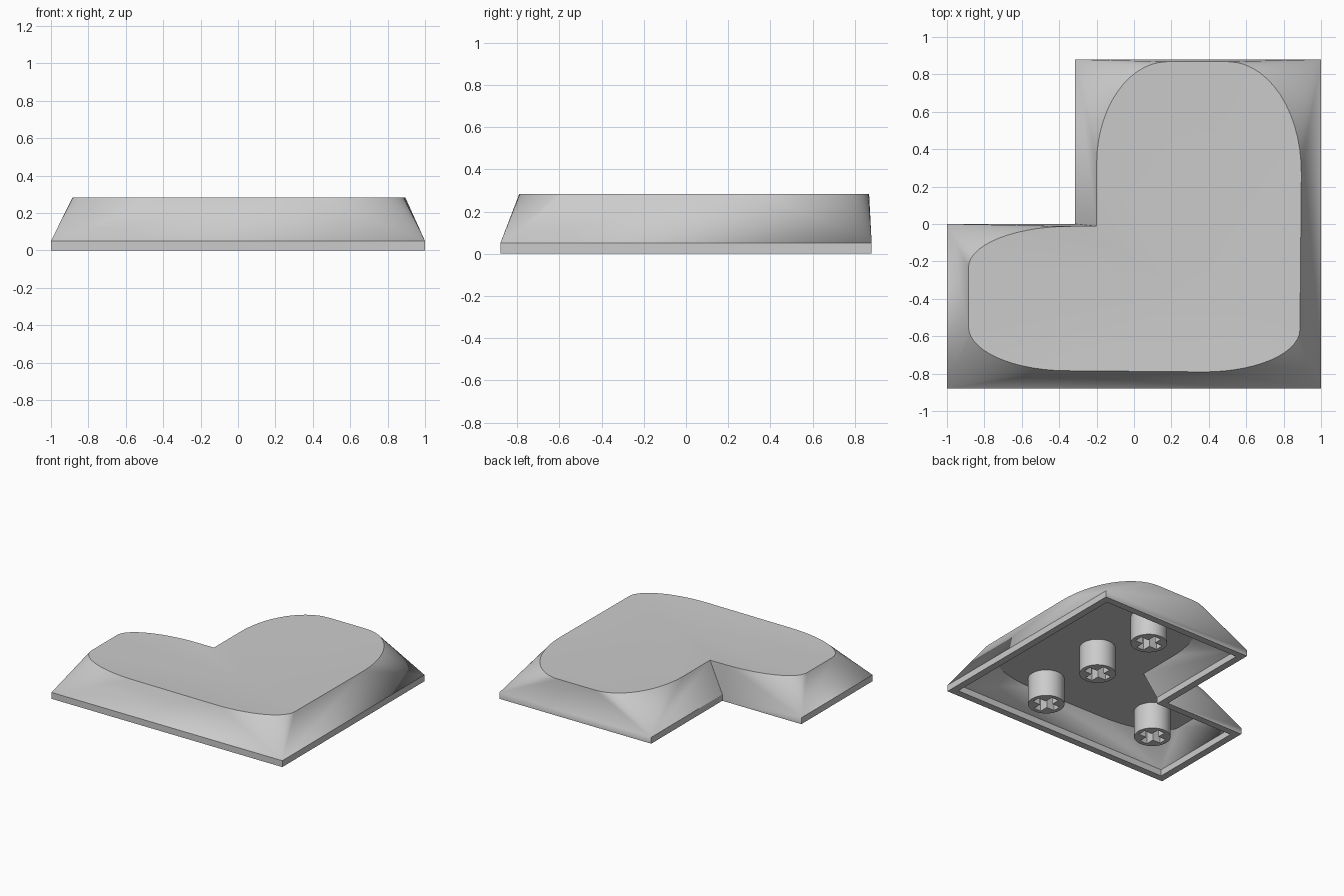
import bpy, bmesh, math
from mathutils import Vector

if "Cube" in bpy.data.objects:
    bpy.data.objects.remove(bpy.data.objects["Cube"])

# One plain grey plastic
GREY = (0.6, 0.6, 0.6, 1)
plastic = bpy.data.materials.new("grey_plastic")
plastic.use_nodes = True
plastic.diffuse_color = GREY
plastic.node_tree.nodes["Principled BSDF"].inputs["Base Color"].default_value = GREY

HEIGHT, CEILING, SKIRT, WALL, DISH = 0.283, 0.21, 0.05, 0.055, 0.012

# Corners, counter-clockwise: foot x y, top x y, rounding x y, inward direction
CORNERS = [
    ((-1, -0.88), (-0.885, -0.78), (0.52, 0.23), (1, 1)),
    ((1, -0.88), (0.885, -0.795), (0.52, 0.23), (-1, 1)),
    ((1, 0.88), (0.9, 0.868), (0.4, 0.6), (-1, -1)),
    ((-0.315, 0.88), (-0.2, 0.868), (0.38, 0.55), (1, -1)),
    ((-0.315, 0), (-0.2, -0.012), (0, 0), (1, -1)),
    ((-1, 0), (-0.885, -0.012), (0.55, 0.22), (1, -1)),
]
CENTRE = Vector((0.3, -0.35))


def finish(bm, name, angle):
    bmesh.ops.recalc_face_normals(bm, faces=bm.faces)
    mesh = bpy.data.meshes.new(name)
    bm.to_mesh(mesh)
    bm.free()
    mesh.materials.append(plastic)
    obj = bpy.data.objects.new(name, mesh)
    bpy.context.collection.objects.link(obj)
    bpy.ops.object.select_all(action="DESELECT")
    obj.select_set(True)
    bpy.context.view_layer.objects.active = obj
    bpy.ops.object.shade_smooth_by_angle(angle=math.radians(angle))
    return obj


def rounded_corner(i, inset, steps=14):
    """Points of one top corner, rounded by a quarter ellipse."""
    _, top, radius, inward = CORNERS[i]
    corner = Vector(top) + Vector(inward) * inset
    if radius[0] == 0:
        return [corner]
    previous, following = Vector(CORNERS[i - 1][1]), Vector(CORNERS[(i + 1) % 6][1])
    u, v = (previous - Vector(top)).normalized(), (following - Vector(top)).normalized()
    along_x = abs(u.x) > abs(u.y)
    ru, rv = radius if along_x else radius[::-1]
    angles = [math.pi / 2 * k / steps for k in range(steps + 1)]
    return [corner + u * ru * (1 - math.sin(a)) + v * rv * (1 - math.cos(a))
            for a in angles]


def skin(bm, inset, top_z, dish):
    """Vertical skirt, walls fanning into the rounded top, and the top itself."""
    foot = [Vector(c[0]) + Vector(c[3]) * inset for c in CORNERS]
    low = [bm.verts.new((*p, 0)) for p in foot]
    mid = [bm.verts.new((*p, SKIRT)) for p in foot]
    arcs = [[bm.verts.new((*p, top_z)) for p in rounded_corner(i, inset)]
            for i in range(6)]
    for i in range(6):
        j = (i + 1) % 6
        bm.faces.new((low[i], low[j], mid[j], mid[i]))
        bm.faces.new((mid[i], mid[j], arcs[j][0], arcs[i][-1]))
        for a, b in zip(arcs[i], arcs[i][1:]):
            bm.faces.new((mid[i], b, a))
    rim = [v for arc in arcs for v in arc]
    if not dish:
        bm.faces.new(rim)
        return low
    # Concentric rings sink gently to the middle
    ring = rim
    for s in (0.8, 0.6, 0.4, 0.2):
        inner = [bm.verts.new((*CENTRE.lerp(v.co.xy, s), top_z - dish * (1 - s * s)))
                 for v in rim]
        for k in range(len(rim)):
            n = (k + 1) % len(rim)
            bm.faces.new((ring[k], ring[n], inner[n], inner[k]))
        ring = inner
    bm.faces.new(ring)
    return low


# Hollow cap: outer and inner skins joined along the bottom lip
bm = bmesh.new()
outer = skin(bm, 0, HEIGHT, DISH)
inner = skin(bm, WALL, CEILING, 0)
for i in range(6):
    j = (i + 1) % 6
    bm.faces.new((outer[i], inner[i], inner[j], outer[j]))
finish(bm, "cap_shell", 20)


def stem(name, x, y, radius=0.13, arm=0.098, half=0.031, sides=40):
    """Round post with a cross-shaped socket."""
    bm = bmesh.new()
    circle = [(radius * math.cos(math.tau * k / sides),
               radius * math.sin(math.tau * k / sides)) for k in range(sides)]
    cross = []
    for k in range(4):
        c, s = round(math.cos(k * math.pi / 2)), round(math.sin(k * math.pi / 2))
        for px, py in ((arm, -half), (arm, half), (half, half)):
            cross.append((px * c - py * s, px * s + py * c))
    edges = []
    for loop in (circle, cross):
        verts = [bm.verts.new((*p, 0)) for p in loop]
        edges += [bm.edges.new((verts[k - 1], verts[k])) for k in range(len(verts))]
    bmesh.ops.triangle_fill(bm, edges=edges, use_beauty=True, normal=(0, 0, -1))
    raised = bmesh.ops.extrude_face_region(bm, geom=bm.faces[:], use_keep_orig=True)
    bmesh.ops.translate(bm, vec=(0, 0, CEILING + 0.01),
                        verts=[g for g in raised["geom"] if isinstance(g, bmesh.types.BMVert)])
    finish(bm, name, 30).location = (x, y, 0)


for name, x, y in (("front_stem", 0.34, -0.57), ("middle_stem", 0.34, 0),
                   ("back_stem", 0.34, 0.57), ("side_stem", -0.54, -0.44)):
    stem(name, x, y)
